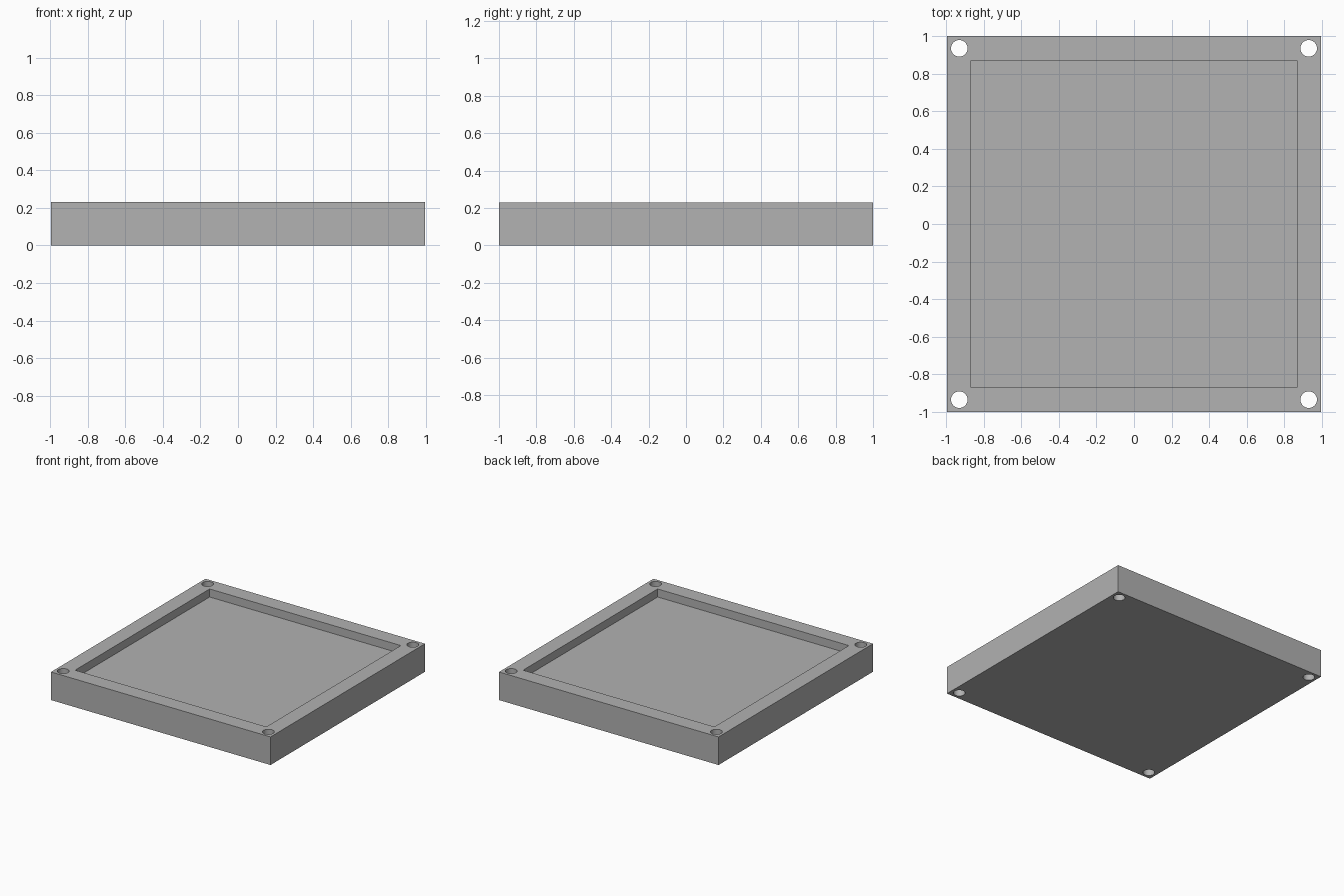
import bpy

HALF_X, HALF_Y, HEIGHT = 0.995, 1.0, 0.23
POCKET_X, POCKET_Y, DEPTH = 0.867, 0.871, 0.066
HOLE_X, HOLE_Y, HOLE_R = 0.93, 0.935, 0.044

default = bpy.data.objects.get("Cube")
if default:
    bpy.data.objects.remove(default, do_unlink=True)

grey = bpy.data.materials.new("mid_grey")
grey.use_nodes = True
colour = (0.445, 0.445, 0.445, 1)
grey.diffuse_color = colour
grey.node_tree.nodes["Principled BSDF"].inputs["Base Color"].default_value = colour


def box(name, half_x, half_y, z0, z1):
    bpy.ops.mesh.primitive_cube_add(size=2, location=(0, 0, (z0 + z1) / 2))
    obj = bpy.context.object
    obj.name = name
    obj.scale = (half_x, half_y, (z1 - z0) / 2)
    bpy.ops.object.transform_apply(location=True, rotation=False, scale=True)
    obj.data.materials.append(grey)
    return obj


# Square tray body
tray = box("tray", HALF_X, HALF_Y, 0, HEIGHT)

# Shallow pocket and four corner through holes
cutters = [box("pocket_cutter", POCKET_X, POCKET_Y, HEIGHT - DEPTH, HEIGHT + 0.1)]
for sx in (-1, 1):
    for sy in (-1, 1):
        bpy.ops.mesh.primitive_cylinder_add(
            vertices=48, radius=HOLE_R, depth=1, location=(sx * HOLE_X, sy * HOLE_Y, HEIGHT / 2))
        hole = bpy.context.object
        hole.name = "hole_cutter"
        hole.data.materials.append(grey)
        cutters.append(hole)

bpy.ops.object.select_all(action="DESELECT")
tray.select_set(True)
bpy.context.view_layer.objects.active = tray
for cutter in cutters:
    cutter.hide_render = True
    mod = tray.modifiers.new("cut", "BOOLEAN")
    mod.operation = "DIFFERENCE"
    mod.solver = "EXACT"
    mod.object = cutter
    bpy.ops.object.modifier_apply(modifier=mod.name)
for cutter in cutters:
    bpy.data.objects.remove(cutter, do_unlink=True)

# Smooth hole walls, crisp edges elsewhere
bpy.ops.object.shade_smooth_by_angle(angle=0.5)
